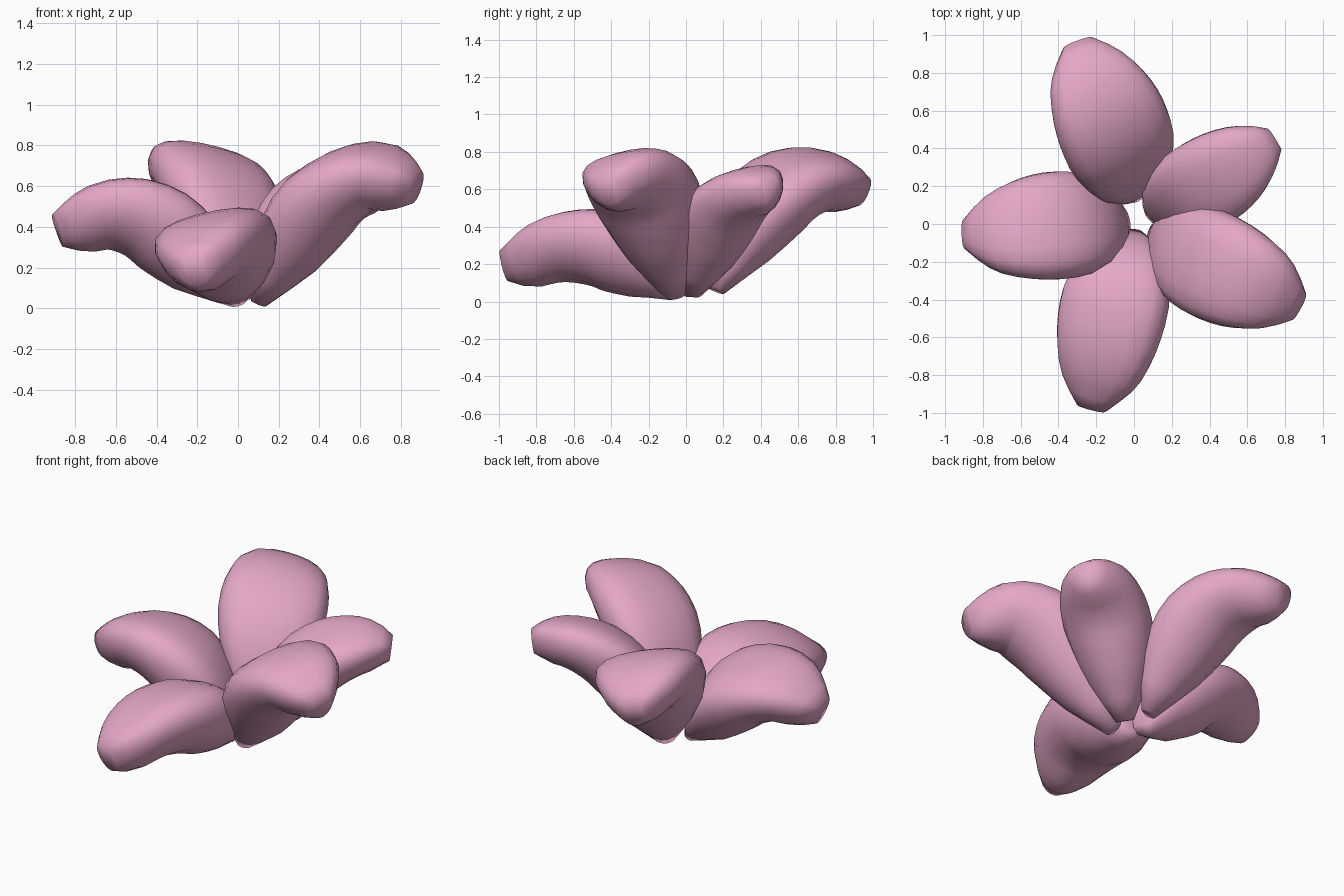
import bpy, bmesh, math
from mathutils import Vector

if "Cube" in bpy.data.objects:
    bpy.data.objects.remove(bpy.data.objects["Cube"])

mat = bpy.data.materials.new("petal_pink")
mat.diffuse_color = (0.78, 0.39, 0.58, 1)
mat.use_nodes = True
mat.node_tree.nodes["Principled BSDF"].inputs["Base Color"].default_value = mat.diffuse_color

U = [0, .15, .32, .5, .7, .87, 1]            # stations along a petal
WIDTH = [.06, .205, .28, .29, .255, .18, .08]     # half widths
THICK = [.04, .165, .21, .195, .17, .145, .085]   # half thicknesses
SIDES, RINGS = 18, 14
ROLL = math.radians(12)                      # every petal twists the same way


def sample(vals, u):
    """Smooth interpolation of station values."""
    i = max(k for k in range(len(U) - 1) if U[k] <= u)

    def slope(k):
        a, b = max(k - 1, 0), min(k + 1, len(U) - 1)
        return (vals[b] - vals[a]) / (U[b] - U[a])
    h = U[i + 1] - U[i]
    t = (u - U[i]) / h
    return ((2*t**3 - 3*t**2 + 1) * vals[i] + (t**3 - 2*t*t + t) * h * slope(i)
            + (3*t*t - 2*t**3) * vals[i + 1] + (t**3 - t*t) * h * slope(i + 1))


def petal(name, base, tip, heights, w=1.0, th=1.0, cup=.05):
    """Thick, slightly cupped petal lofted along a rising curve."""
    base, tip = Vector(base), Vector(tip)
    run = tip - base
    flat = Vector((run.y, -run.x, 0)).normalized()

    def center(u):
        p = base + run * u
        return Vector((p.x, p.y, sample(heights, u)))

    bm = bmesh.new()
    rings = []
    for j in range(RINGS):
        u = j / (RINGS - 1)
        tan = (center(min(u + .04, 1)) - center(max(u - .04, 0))).normalized()
        nrm = flat.cross(tan).normalized()
        side = flat * math.cos(ROLL) - nrm * math.sin(ROLL)
        up = nrm * math.cos(ROLL) + flat * math.sin(ROLL)
        hw, ht = sample(WIDTH, u) * w, sample(THICK, u) * th
        ring = []
        for k in range(SIDES):
            a = 2 * math.pi * k / SIDES
            c, s = math.cos(a), math.sin(a)
            v = math.copysign(abs(s) ** .9, s) * ht
            v += cup * (c * c - .4) * ht / .18    # raised rims
            ring.append(bm.verts.new(center(u) + side * c * hw + up * v))
        rings.append(ring)
    for r0, r1 in zip(rings, rings[1:]):
        for k in range(SIDES):
            n = (k + 1) % SIDES
            bm.faces.new((r0[k], r0[n], r1[n], r1[k]))
    bm.faces.new(rings[0])
    bm.faces.new(rings[-1])
    bmesh.ops.recalc_face_normals(bm, faces=bm.faces)
    for f in bm.faces:
        f.smooth = True
    me = bpy.data.meshes.new(name)
    bm.to_mesh(me)
    bm.free()
    me.materials.append(mat)
    ob = bpy.data.objects.new(name, me)
    bpy.context.collection.objects.link(ob)


# five petals: upright at the back and right, drooping at the front and left
petal("back_petal", (.03, .16), (-.3, .95), [.06, .3, .5, .62, .66, .63, .60], 1.05, .97)
petal("back_right_petal", (.1, .04), (.74, .45), [.04, .24, .42, .53, .59, .60, .59], .85, .85)
petal("front_right_petal", (.1, -.06), (.87, -.43), [.03, .26, .47, .60, .66, .63, .60], 1, .97)
petal("front_petal", (-.01, -.05), (-.22, -.97), [.04, .17, .27, .305, .29, .23, .2])
petal("left_petal", (-.05, .02), (-.89, -.06), [.05, .21, .36, .45, .47, .425, .39], 1, .97)
